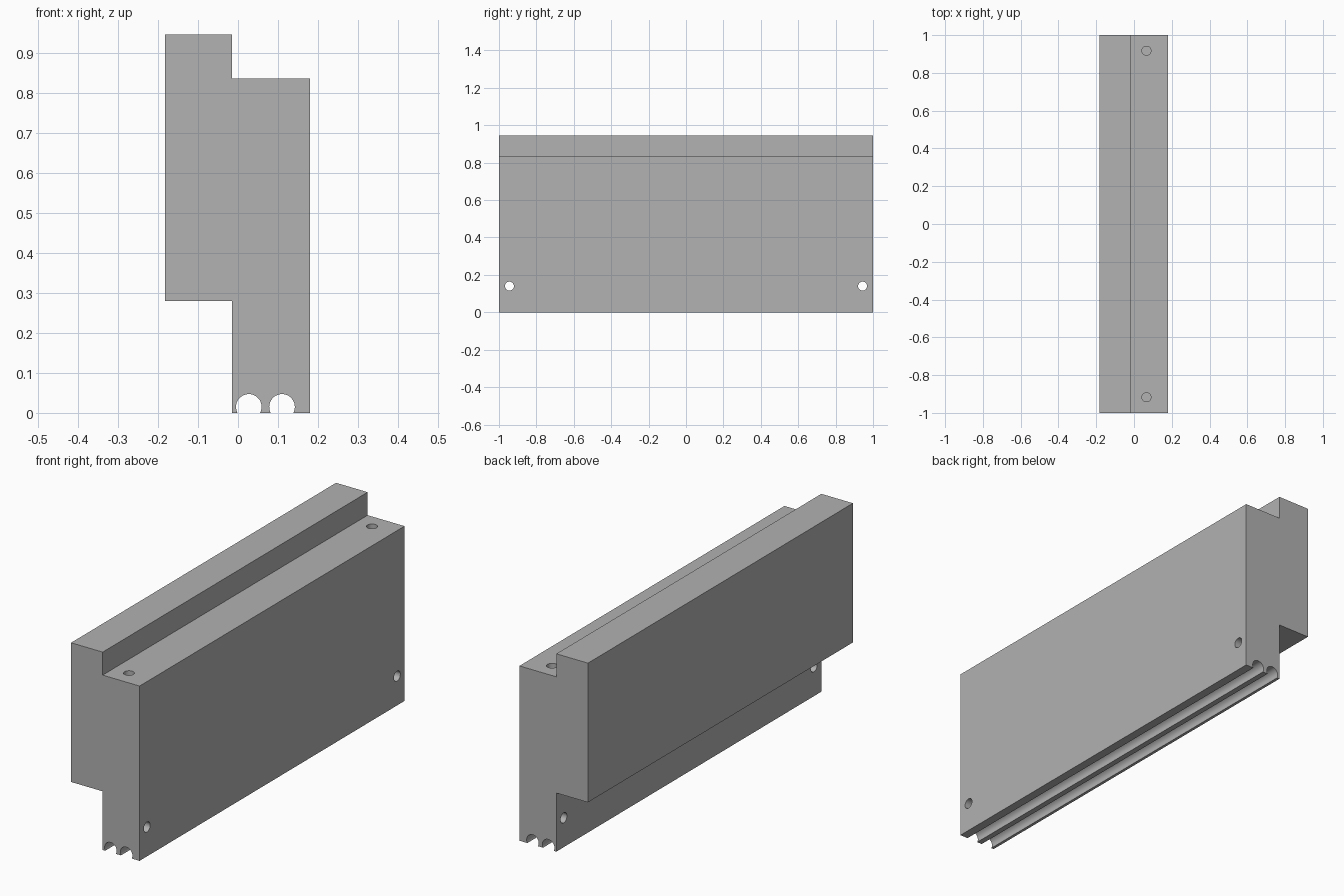
import bpy, bmesh
from math import sin, cos, pi, asin, radians
from mathutils import Matrix

cube = bpy.data.objects.get("Cube")
if cube:
    bpy.data.objects.remove(cube, do_unlink=True)

GREY = (0.445, 0.445, 0.445, 1)
grey = bpy.data.materials.new("plain grey")
grey.use_nodes = True
grey.diffuse_color = GREY
grey.node_tree.nodes["Principled BSDF"].inputs["Base Color"].default_value = GREY


def make_object(name, bm):
    bmesh.ops.recalc_face_normals(bm, faces=bm.faces)
    mesh = bpy.data.meshes.new(name)
    bm.to_mesh(mesh)
    bm.free()
    mesh.materials.append(grey)
    obj = bpy.data.objects.new(name, mesh)
    bpy.context.collection.objects.link(obj)
    return obj


def groove(cx, cz=0.015, r=0.032, steps=24):
    """Arc of a round groove open at z = 0, listed from left to right."""
    dip = asin(cz / r)
    start, sweep = pi + dip, pi + 2 * dip
    return [(cx + r * cos(start - sweep * i / steps),
             max(0, cz + r * sin(start - sweep * i / steps)))
            for i in range(steps + 1)]


# Stepped body with two round grooves along the underside
STEP = -0.015
profile = ([(STEP, 0)] + groove(0.027) + groove(0.11)
           + [(0.18, 0), (0.18, 0.835), (STEP, 0.835), (STEP, 0.945),
              (-0.182, 0.945), (-0.182, 0.28), (STEP, 0.28)])
bm = bmesh.new()
end = bm.faces.new([bm.verts.new((x, -1, z)) for x, z in profile])
side = bmesh.ops.extrude_face_region(bm, geom=[end])
bmesh.ops.translate(bm, vec=(0, 2, 0),
                    verts=[v for v in side["geom"] if isinstance(v, bmesh.types.BMVert)])
body = make_object("stepped_body", bm)

# Cross holes through the lower part, blind holes in the top ledge
bm = bmesh.new()
turn = Matrix.Rotation(pi / 2, 4, "Y")
for y in (-1, 1):
    for place, depth in ((Matrix.Translation((0.08, 0.944 * y, 0.14)) @ turn, 0.4),
                         (Matrix.Translation((0.066, 0.917 * y, 0.835)), 0.3)):
        bmesh.ops.create_cone(bm, cap_ends=True, segments=32, radius1=0.024,
                              radius2=0.024, depth=depth, matrix=place)
cutter = make_object("hole_cutter", bm)

cut = body.modifiers.new("holes", "BOOLEAN")
cut.operation = "DIFFERENCE"
cut.solver = "EXACT"
cut.object = cutter
bpy.ops.object.select_all(action="DESELECT")
body.select_set(True)
bpy.context.view_layer.objects.active = body
bpy.ops.object.modifier_apply(modifier=cut.name)
bpy.data.objects.remove(cutter, do_unlink=True)
bpy.ops.object.shade_smooth_by_angle(angle=radians(30))
